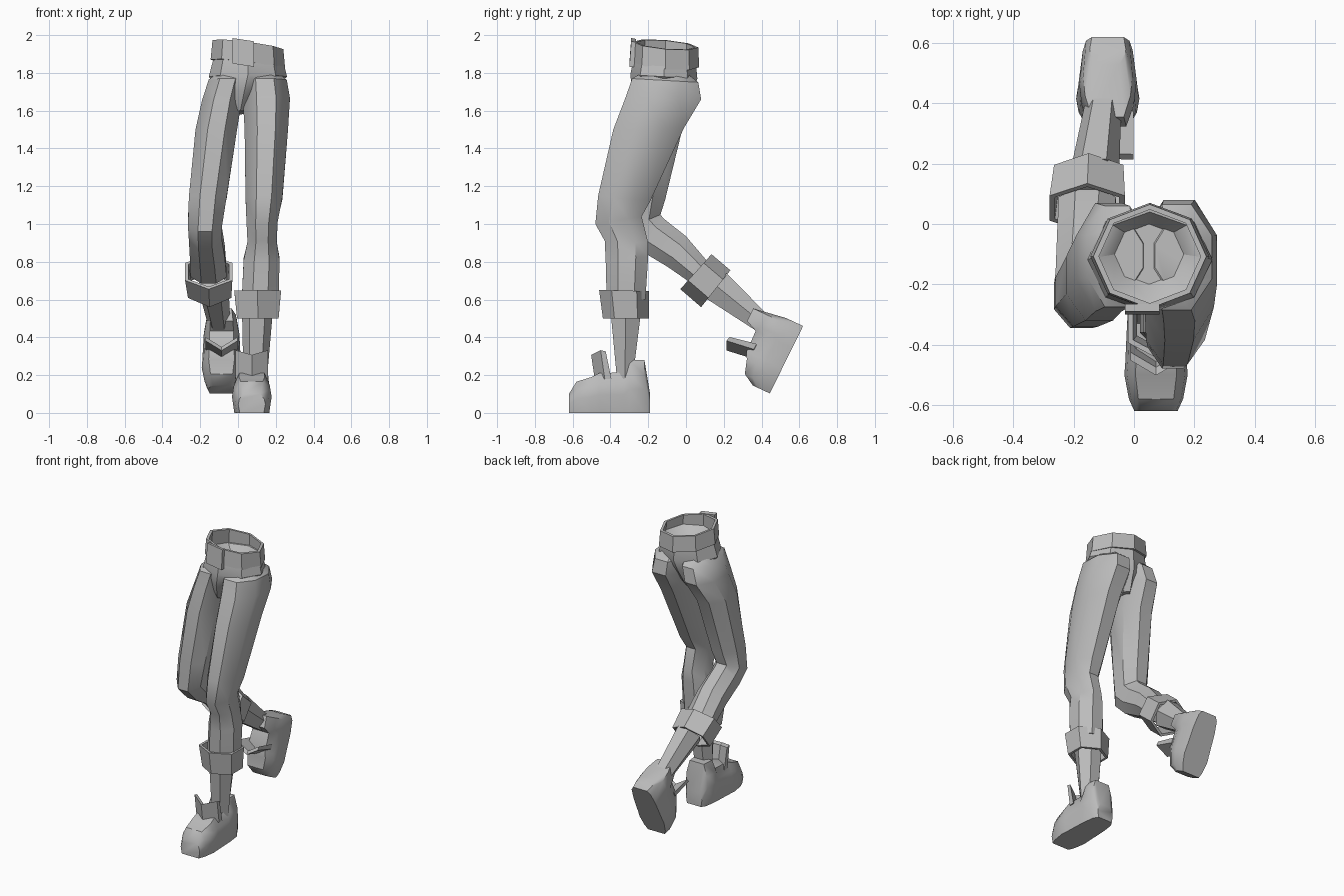
import bpy, bmesh, math
from mathutils import Vector

cube = bpy.data.objects.get("Cube")
if cube:
    bpy.data.objects.remove(cube)

grey = bpy.data.materials.new("plain grey")
grey.use_nodes = True
colour = (.5, .5, .5, 1)
grey.diffuse_color = colour
grey.node_tree.nodes["Principled BSDF"].inputs["Base Color"].default_value = colour


def ring(x0, x1, yf, zf, yb, zb, sides=8, scale=1, turn=.5):
    """Ring spanning x0..x1 sideways and a front point to a back point."""
    mid = Vector(((x0 + x1) / 2, (yf + yb) / 2, (zf + zb) / 2))
    side = Vector(((x1 - x0) / 2, 0, 0)) * scale
    depth = Vector((0, (yb - yf) / 2, (zb - zf) / 2)) * scale
    angles = [math.tau * (i + turn) / sides for i in range(sides)]
    cx = max(math.cos(a) for a in angles)
    cy = max(math.sin(a) for a in angles)
    return [mid + side * math.cos(a) / cx + depth * math.sin(a) / cy for a in angles]


def loft(name, rings, closed=False, angle=35):
    """Skin a row of rings; closed joins the last ring to the first."""
    bm = bmesh.new()
    rows = [[bm.verts.new(p) for p in r] for r in rings]
    n = len(rows[0])
    pairs = list(zip(rows, rows[1:]))
    if closed:
        pairs.append((rows[-1], rows[0]))
    for a, b in pairs:
        for i in range(n):
            j = (i + 1) % n
            bm.faces.new((a[i], a[j], b[j], b[i]))
    if not closed:
        bm.faces.new(rows[0])
        bm.faces.new(rows[-1])
    bmesh.ops.recalc_face_normals(bm, faces=bm.faces)
    mesh = bpy.data.meshes.new(name)
    bm.to_mesh(mesh)
    bm.free()
    obj = bpy.data.objects.new(name, mesh)
    bpy.context.collection.objects.link(obj)
    mesh.materials.append(grey)
    bpy.ops.object.select_all(action='DESELECT')
    obj.select_set(True)
    bpy.context.view_layer.objects.active = obj
    bpy.ops.object.shade_smooth_by_angle(angle=math.radians(angle))
    return obj


def band(name, top, bottom, sides, inner, turn):
    """Hollow band with a wall thickness, from two stations."""
    return loft(name, [ring(*bottom, sides, 1, turn), ring(*top, sides, 1, turn),
                       ring(*top, sides, inner, turn), ring(*bottom, sides, inner, turn)],
                True, 25)


# trouser legs: x range, front point (y, z), back point (y, z)
left_leg = [
    (.07, .19, -.2, 1.82, -.01, 1.81),
    (.025, .258, -.285, 1.77, .065, 1.75),
    (.025, .275, -.32, 1.67, .08, 1.66),
    (.035, .265, -.385, 1.5, -.01, 1.51),
    (.04, .235, -.465, 1.15, -.19, 1.12),
    (.045, .21, -.48, 1.0, -.235, 1.04),
    (.05, .205, -.43, .91, -.2, .9),
    (.03, .22, -.425, .8, -.2, .83),
    (.02, .215, -.42, .6, -.215, .6)]
right_leg = [
    (-.09, .03, -.2, 1.82, -.01, 1.81),
    (-.155, .045, -.275, 1.77, .06, 1.75),
    (-.19, .02, -.29, 1.66, .07, 1.65),
    (-.225, -.005, -.32, 1.5, -.02, 1.5),
    (-.26, -.06, -.34, 1.15, -.11, 1.13),
    (-.265, -.085, -.345, .96, -.135, 1.05),
    (-.26, -.085, -.25, .865, -.12, 1.03),
    (-.255, -.07, -.1, .775, 0, .935),
    (-.25, -.06, .03, .685, .115, .8)]
for name, stations in (("left", left_leg), ("right", right_leg)):
    loft(name + "_trouser_leg", [ring(*s) for s in stations])

# pelvis narrowing to the crotch, with a hollow waist
loft("pelvis", [ring(*s, turn=0) for s in (
    (-.06, .16, -.2, 1.815, 0, 1.805),
    (-.12, .225, -.26, 1.88, .04, 1.86),
    (-.13, .235, -.275, 1.89, .052, 1.86),
    (-.155, .26, -.295, 1.79, .06, 1.77),
    (-.1, .17, -.285, 1.71, .04, 1.7),
    (-.02, .045, -.24, 1.6, -.02, 1.58))])

# belt, tilted down towards the left hip
belt = band("belt", (-.135, .24, -.28, 1.965, .065, 1.935),
            (-.145, .25, -.285, 1.86, .07, 1.83), 8, .9, 0)
for v in belt.data.vertices:
    v.co.z -= .13 * (v.co.x - .05)

# buckle plate, tilted with the belt
loft("buckle", [[Vector((x, y, z - .15 * x)) for y, z in
                 ((-.3, 1.845), (-.275, 1.845), (-.265, 1.975), (-.29, 1.98))]
                for x in (-.03, .085)])

# turned-up cuffs and ankles
band("left_cuff", (-.02, .228, -.46, .65, -.195, .645),
     (-.005, .215, -.44, .5, -.195, .5), 6, .86, .5)
band("right_cuff", (-.28, -.03, -.03, .655, .135, .84),
     (-.265, -.035, .08, .56, .235, .755), 6, .86, .5)
ankles = {"left_ankle": ((.02, .19, -.405, .6, -.23, .6),
                         (.03, .148, -.36, .12, -.29, .12)),
          "right_ankle": ((-.215, -.05, .1, .61, .215, .74),
                          (-.155, -.04, .41, .41, .46, .49))}
for name, stations in ankles.items():
    loft(name, [ring(*s, 6, 1, 0) for s in stations])

# shoe sections from heel to toe: distance, half width, height
sections = [(0, .06, .1), (.03, .082, .28), (.11, .094, .28), (.14, .096, .215),
            (.27, .102, .21), (.31, .105, .19), (.39, .09, .165), (.43, .072, .1)]
# thin tongue outline: distance, height
tongue = [(.205, .18), (.235, .325), (.262, .332), (.24, .18)]


def shoe(name, heel, toe_dir, up_dir):
    def place(x, d, h):
        return heel + Vector((x, 0, 0)) + toe_dir * d + up_dir * h
    rings = []
    for d, w, h in sections:
        half = [(w * .88, 0), (w, h * .45), (w * .92, h * .72), (w * .65, h)]
        outline = half + [(-x, z) for x, z in reversed(half)]
        rings.append([place(x, d, z) for x, z in outline])
    loft(name + "_shoe", rings, False, 40)
    # tongue folded forward along its middle
    loft(name + "_shoe_tongue", [[place(x, d + fold, h - fold / 2) for d, h in tongue]
                                 for x, fold in ((-.085, 0), (0, .05), (.085, 0))])


shoe("left", Vector((.073, -.19, 0)), Vector((0, -1, 0)), Vector((0, 0, 1)))
shoe("right", Vector((-.087, .62, .46)), Vector((0, -.41, -.83)), Vector((0, -.9, .42)))
